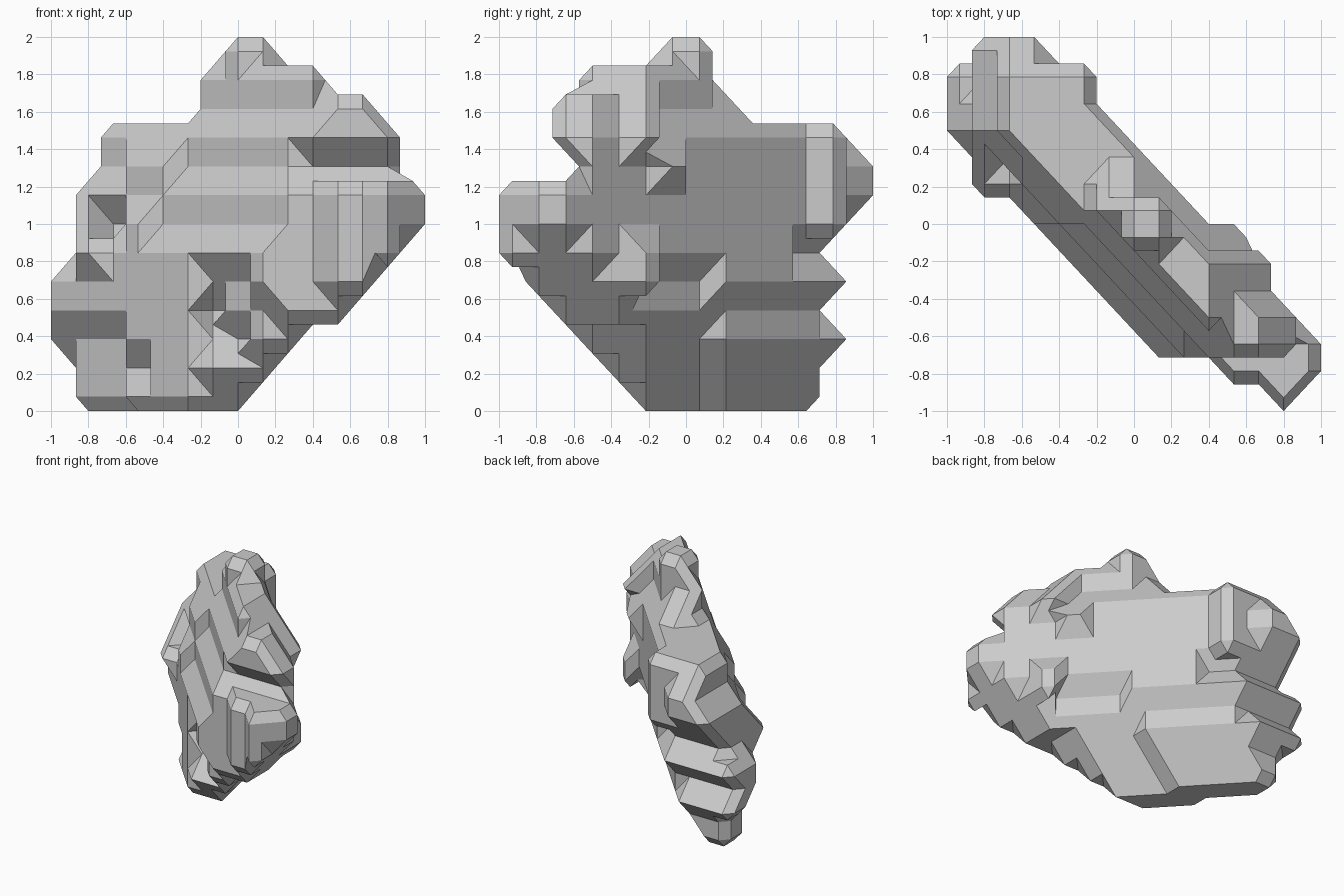
import bpy, bmesh
from mathutils import Vector

if "Cube" in bpy.data.objects:
    bpy.data.objects.remove(bpy.data.objects["Cube"])

# Outline of the slab on a coarse 15 x 14 x 13 lattice.
X_SPAN = [(1, 7), (1, 8), (0, 9), (0, 11), (0, 12), (1, 13), (1, 14),
          (1, 14), (2, 13), (2, 13), (6, 12), (6, 10), (7, 8)]       # front outline per level
Y_SPAN = [(5, 11), (4, 11), (3, 12), (2, 11), (1, 12), (0, 11), (0, 12),
          (0, 13), (3, 13), (2, 12), (2, 8), (3, 7), (6, 7)]         # side outline per level
PLAN = [(10, 12), (8, 13), (8, 13), (7, 13), (6, 12), (5, 12), (4, 10), (3, 9),
        (2, 8), (2, 7), (2, 6), (1, 6), (1, 5), (0, 3), (1, 2)]      # top outline per column
FRONT = [10, 10, 10, 10, 10, 10, 11, 11, 12, 12, 13, 13, 13]         # leaning front face
BACK = [12, 13, 14, 15, 15, 16, 16, 16, 16, 16, 15, 15, 15]          # leaning back face


def solid(i, j, k):
    if not (0 <= i < 15 and 0 <= j < 14 and 0 <= k < 13):
        return False
    if not X_SPAN[k][0] <= i <= X_SPAN[k][1]:
        return False
    if not Y_SPAN[k][0] <= j <= Y_SPAN[k][1]:
        return False
    if not PLAN[i][0] <= j <= PLAN[i][1]:
        return False
    front, back = FRONT[k], BACK[k]
    # right-hand pillar
    if i >= 10 and k <= 7:
        front = 12
    # left shoulder, ribs and undercut on the front
    if i == 1 and k in (5, 6, 7):
        front = k + 4
    if i == 2 and k == 6:
        front = 12
    if i == 3 and k == 6:
        front = 10
    if i in (3, 4) and k == 8:
        front = 11
    if i <= 2 and k <= 2 or i == 3 and k == 1:
        front = 11
    # diagonal steps low on the front
    if 6 <= i <= 9 and k <= 4:
        front += {11: 1, 10: 1, 9: 2, 8: 1}.get(i + k, 0)
    # left half of the back stands further out near the foot
    if j >= 8 and k in (0, 1, 2, 4):
        back += 1
    # lumps and a dimple on the back
    if i in (11, 12) and j in (4, 5) and k in (9, 10):
        back = 17 if k == 9 or i == 11 else 15
    if (i, j, k) == (11, 6, 8):
        back = 17
    if i == 12 and j == 5 and k in (4, 5):
        back = 17
    if i == 5 and k in (6, 7, 8, 9):
        back = 17
    if j in (3, 4) and k == 4:
        back = 16
    if (i, j, k) == (5, 11, 5):
        return False
    return front <= i + j <= back


def cell_faces(a, b, c):
    """Six squares of a lattice cell, all wound the same way outward."""
    base = (a, b, c)
    for axis in range(3):
        u, v = (axis + 1) % 3, (axis + 2) % 3
        for side in (0, 1):
            ring = []
            for p, q in ((0, 0), (1, 0), (1, 1), (0, 1)):
                n = list(base)
                n[axis] += side
                n[u] += p
                n[v] += q
                ring.append(tuple(n))
            yield ring if side else ring[::-1]


def flattest_fan(loop):
    """Split a facet into the triangle fan with the most coplanar parts."""
    best = None
    for s in range(len(loop)):
        r = loop[s:] + loop[:s]
        p = [Vector(x) for x in r]
        normals = [(p[n] - p[0]).cross(p[n + 1] - p[0]) for n in range(1, len(p) - 1)]
        if min(n.length for n in normals) < 1e-6:
            continue
        normals = [n.normalized() for n in normals]
        score = sum(m.dot(n) ** 9 for m, n in zip(normals, normals[1:]))
        if best is None or score > best[0] + 1e-6:
            best = (score, r)
    r = best[1] if best else loop
    return [(r[0], r[n], r[n + 1]) for n in range(1, len(r) - 1)]


def build_rock():
    bm = bmesh.new()
    verts = {}

    def vert(s):
        if s not in verts:
            verts[s] = bm.verts.new((-1 + (s[0] + 1) / 15,
                                     -1 + (s[1] + 1) / 14, (s[2] + 1) / 13))
        return verts[s]

    # cut every cell half way between filled and empty corners
    for a in range(-1, 15):
        for b in range(-1, 14):
            for c in range(-1, 13):
                follow = {}
                for ring in cell_faces(a, b, c):
                    cuts = []
                    for n in range(4):
                        p, q = ring[n], ring[(n + 1) % 4]
                        if solid(*p) != solid(*q):
                            cuts.append((tuple(x + y for x, y in zip(p, q)), solid(*q)))
                    for n, (key, enters) in enumerate(cuts):
                        if enters:
                            follow[key] = cuts[(n + 1) % len(cuts)][0]
                while follow:
                    start, key = follow.popitem()
                    loop = [start]
                    while key != start:
                        loop.append(key)
                        key = follow.pop(key)
                    for tri in flattest_fan(loop):
                        bm.faces.new([vert(s) for s in tri])

    # merge coplanar facets into broad flat faces
    bmesh.ops.dissolve_limit(bm, angle_limit=0.02, verts=bm.verts[:], edges=bm.edges[:])
    bmesh.ops.recalc_face_normals(bm, faces=bm.faces[:])
    mesh = bpy.data.meshes.new("rock_slab")
    bm.to_mesh(mesh)
    bm.free()
    rock = bpy.data.objects.new("rock_slab", mesh)
    bpy.context.collection.objects.link(rock)


build_rock()
